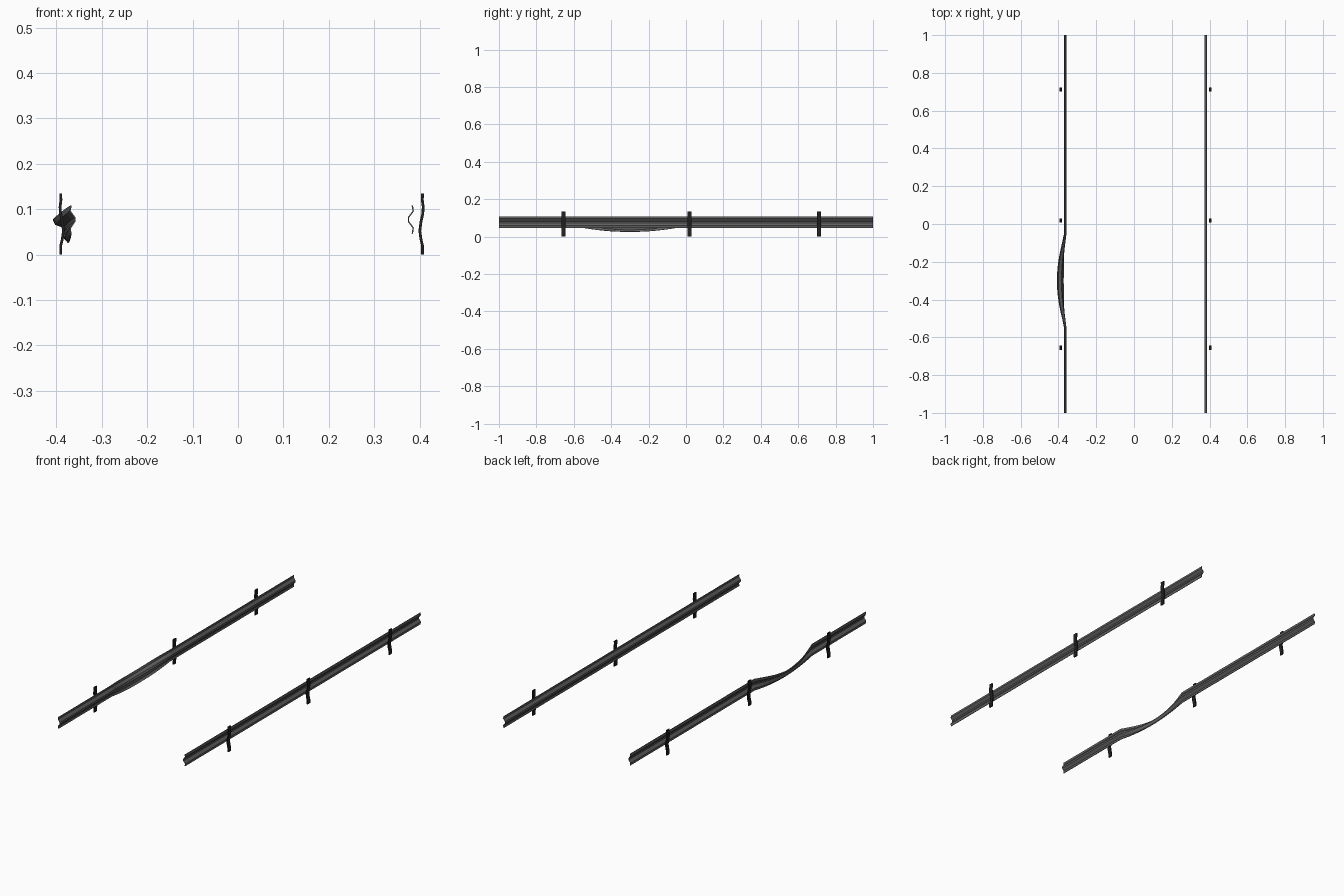
import bpy, math

if "Cube" in bpy.data.objects:
    bpy.data.objects.remove(bpy.data.objects["Cube"])

MID = 0.008      # mirror plane between the two rails


def mat(name, c):
    m = bpy.data.materials.new(name)
    m.diffuse_color = (c, c, c, 1)
    m.use_nodes = True
    m.node_tree.nodes["Principled BSDF"].inputs["Base Color"].default_value = m.diffuse_color
    return m


steel = mat("dark_steel", 0.12)
black = mat("black_steel", 0.015)

# cross-sections as (distance from mirror plane, height)
RAIL = [(0.376, 0.108), (0.378, 0.096), (0.3675, 0.082), (0.3675, 0.073),
        (0.378, 0.059), (0.376, 0.046)]
POST = [(0.3985, 0.135), (0.398, 0.12), (0.400, 0.105), (0.399, 0.09), (0.395, 0.072),
        (0.3925, 0.052), (0.395, 0.034), (0.3985, 0.02), (0.3985, 0.0)]


def sweep(name, rings, thickness, material):
    """Skin a list of equal-length point rows and give the sheet thickness."""
    n = len(rings[0])
    verts = [p for r in rings for p in r]
    faces = [(i * n + j, i * n + j + 1, (i + 1) * n + j + 1, (i + 1) * n + j)
             for i in range(len(rings) - 1) for j in range(n - 1)]
    me = bpy.data.meshes.new(name)
    me.from_pydata(verts, [], faces)
    me.materials.append(material)
    ob = bpy.data.objects.new(name, me)
    bpy.context.collection.objects.link(ob)
    mod = ob.modifiers.new("thickness", 'SOLIDIFY')
    mod.thickness = thickness
    mod.offset = 0
    return ob


def dented(d, z, y):
    """Push, sag and twist the rail section around y = -0.3."""
    t = abs(y + 0.3) / 0.245
    k = math.cos(t * math.pi / 2) if t < 1 else 0
    a = math.radians(33) * k
    dx, dz = d - 0.376, z - 0.077
    return (0.376 + 0.022 * k + dx * math.cos(a) + dz * math.sin(a),
            0.077 - 0.025 * k - dx * math.sin(a) + dz * math.cos(a))


# straight right rail
sweep("right_rail", [[(MID + d, y, z) for d, z in RAIL] for y in (-1, 1)], 0.003, steel)

# left rail with the crash dent
ys = [-1] + [-0.545 + 0.49 * i / 14 for i in range(15)] + [1]
rings = []
for y in ys:
    row = [dented(d, z, y) for d, z in RAIL]
    rings.append([(MID - d, y, z) for d, z in row])
sweep("left_rail", rings, 0.003, steel)

# wavy posts on the outer sides
for side, s in (("right", 1), ("left", -1)):
    for i, y in enumerate((-0.655, 0.018, 0.712)):
        sweep(f"{side}_post_{i + 1}",
              [[(MID + s * d, y + w, z) for d, z in POST] for w in (-0.011, 0.011)],
              0.006, black)
